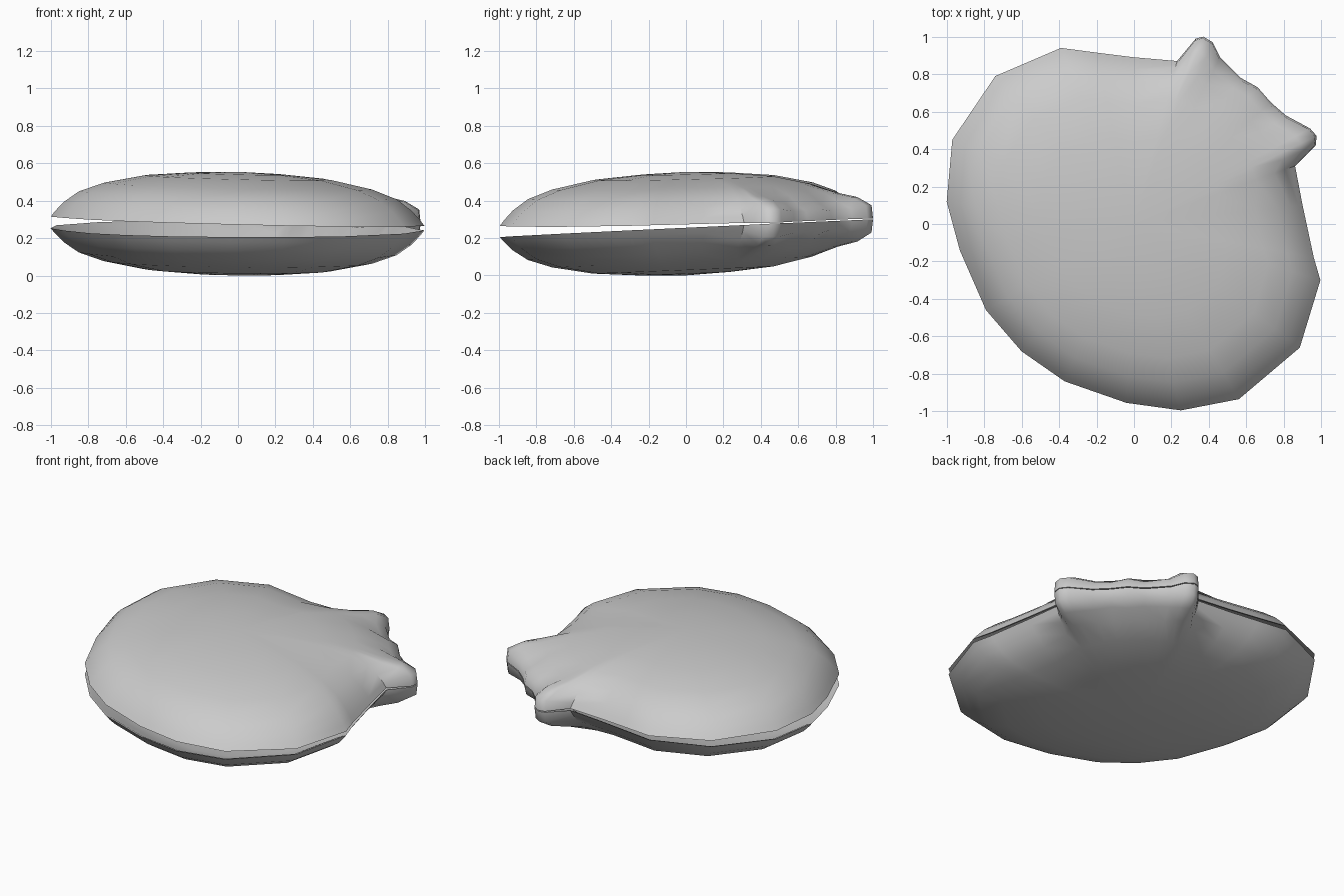
import bpy, bmesh
from math import radians, hypot

if "Cube" in bpy.data.objects:
    bpy.data.objects.remove(bpy.data.objects["Cube"])

# Shell outline seen from above: (x, y, hinge weight), clockwise from the hinge middle
OUTLINE = [
    (0.66, 0.73, 0.85), (0.73, 0.65, 0.7), (0.81, 0.58, 0.8), (0.94, 0.51, 1),
    (0.975, 0.47, 1), (0.97, 0.42, 0.95), (0.86, 0.31, 0.25), (0.90, 0.10, 0),
    (0.96, -0.18, 0), (0.995, -0.30, 0), (0.885, -0.66, 0), (0.56, -0.935, 0),
    (0.25, -0.995, 0), (-0.04, -0.955, 0), (-0.37, -0.84, 0), (-0.60, -0.68, 0),
    (-0.79, -0.46, 0), (-0.93, -0.14, 0), (-1.0, 0.12, 0), (-0.97, 0.45, 0),
    (-0.74, 0.79, 0), (-0.39, 0.94, 0), (-0.20, 0.915, 0), (0.0, 0.89, 0),
    (0.23, 0.87, 0.25), (0.33, 0.99, 0.95), (0.37, 1.0, 1), (0.42, 0.97, 1),
    (0.46, 0.89, 0.8), (0.57, 0.78, 0.7)]

# Dome cross-section: (fraction of the outline, height above the rim)
OUTER = [(0.25, 0.252), (0.5, 0.231), (0.72, 0.186), (0.85, 0.138),
         (0.93, 0.08), (0.975, 0.032), (1.0, 0.0)]
INNER = [(0.975, 0.01), (0.86, 0.085), (0.72, 0.14), (0.45, 0.19)]
TOP, CEILING = 0.262, 0.215


def place(x, y, h, side):
    """Set a point on the tilted parting plane, with the gap widening from the hinge."""
    u = 0.68 * x + 0.73 * y
    gap = 0.0147 - 0.012 * u
    if side < 0:
        # the lower rim hangs a little more, without deepening the dome
        gap += 0.012 * (0.95 - u) * (1 - h / TOP)
    return (x, y, 0.277 - 0.012 * x + 0.03 * y + side * (gap + h))


def make_valve(name, side):
    bm = bmesh.new()
    rings = []
    for i, (r, h) in enumerate(OUTER + INNER):
        ring = []
        for x, y, w in OUTLINE:
            rr, hh = r, h
            if i < 6 and r > 0.8:
                # ears: a low pad with a rounded edge
                hh = max(h, (0.07 if r > 0.95 else 0.115) * w)
                if r > 0.95:
                    rr = r + (0.992 - r) * w
            elif i > 6 and r > 0.8:
                hh = h * (1 - w)
            if y > 0.2 and x > 0.2:
                # the body stays round inside the ears
                k = max(0, min(1, (0.97 - r) / 0.25))
                rr *= 1 + (0.965 / hypot(x, y) - 1) * k
            ring.append(bm.verts.new(place(x * rr, y * rr, hh, side)))
        rings.append(ring)
    n = len(OUTLINE)
    for a, b in zip(rings, rings[1:]):
        for j in range(n):
            k = (j + 1) % n
            bm.faces.new((a[j], a[k], b[k], b[j]))
    # close the dome outside and inside
    for ring, h in ((rings[0], TOP), (rings[-1], CEILING)):
        c = bm.verts.new(place(0, 0, h, side))
        for j in range(n):
            bm.faces.new((c, ring[j], ring[(j + 1) % n]))
    bmesh.ops.recalc_face_normals(bm, faces=bm.faces)
    mesh = bpy.data.meshes.new(name)
    bm.to_mesh(mesh)
    bm.free()
    ob = bpy.data.objects.new(name, mesh)
    bpy.context.collection.objects.link(ob)
    bpy.ops.object.select_all(action='DESELECT')
    ob.select_set(True)
    bpy.context.view_layer.objects.active = ob
    bpy.ops.object.shade_smooth_by_angle(angle=radians(50))
    return ob


# Two halves of the shell
upper = make_valve("upper_shell", 1)
lower = make_valve("lower_shell", -1)

# Rest the shell on the ground plane
drop = min(v.co.z for v in lower.data.vertices)
for ob in (upper, lower):
    for v in ob.data.vertices:
        v.co.z -= drop
